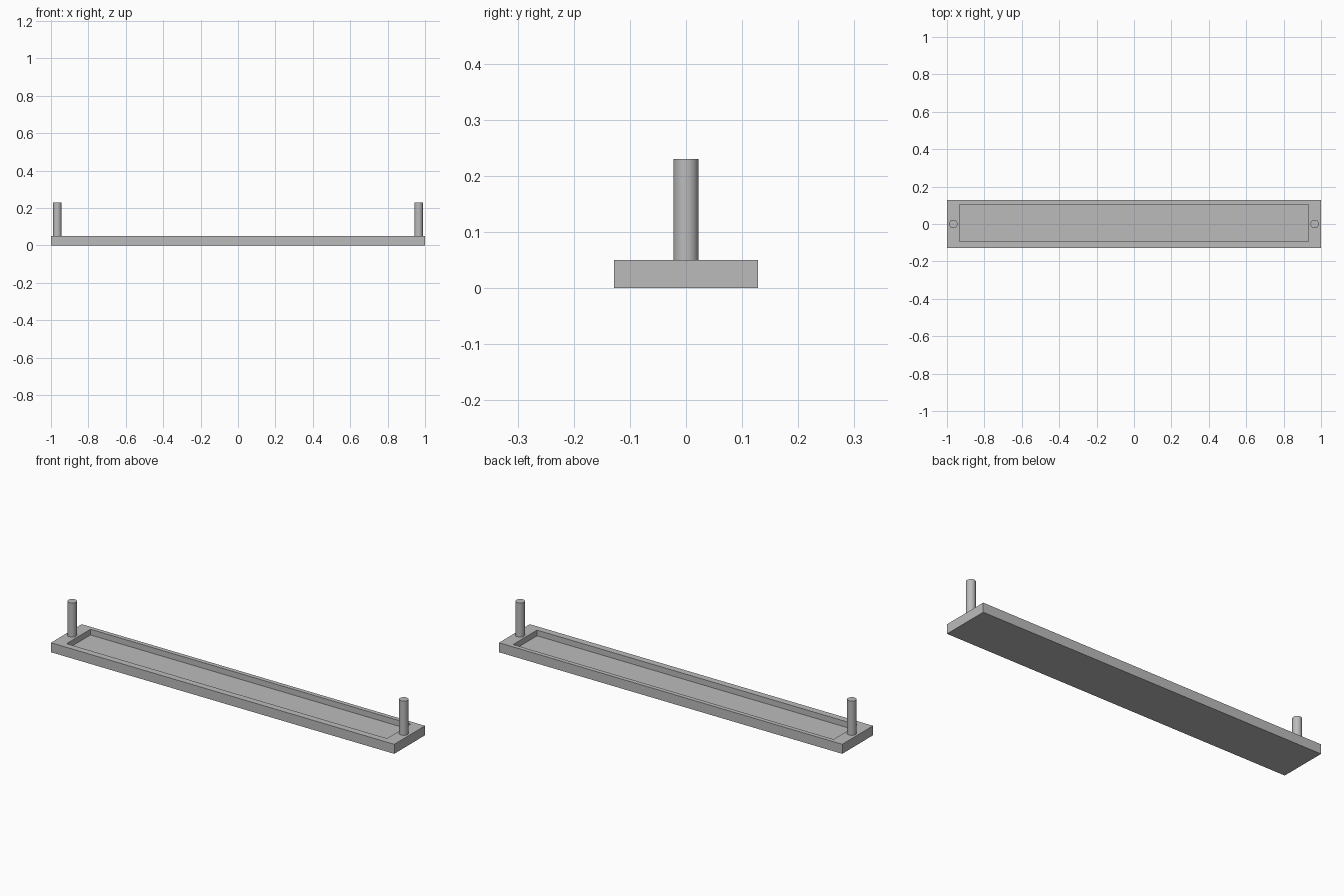
import bpy
import bmesh
from mathutils import Vector

cube = bpy.data.objects.get("Cube")
if cube:
    bpy.data.objects.remove(cube, do_unlink=True)

LENGTH, WIDTH, THICK = 2.0, 0.256, 0.05
POCKET_X = 0.933
POCKET_FRONT, POCKET_BACK = -0.093, 0.105
POCKET_DEPTH = 0.03
POST_X, POST_RADIUS, POST_TOP = 0.966, 0.0225, 0.23

grey = bpy.data.materials.new("plain grey")
grey.use_nodes = True
colour = (0.5, 0.5, 0.5, 1)
grey.diffuse_color = colour
grey.node_tree.nodes["Principled BSDF"].inputs["Base Color"].default_value = colour


def add_object(name, bm):
    mesh = bpy.data.meshes.new(name)
    bm.to_mesh(mesh)
    bm.free()
    mesh.materials.append(grey)
    obj = bpy.data.objects.new(name, mesh)
    bpy.context.collection.objects.link(obj)
    return obj


# Tray: a flat bar with a shallow rectangular pocket sunk in its top
bm = bmesh.new()
bmesh.ops.create_cube(bm, size=1)
bmesh.ops.scale(bm, vec=(LENGTH, WIDTH, THICK), verts=bm.verts)
bmesh.ops.translate(bm, vec=(0, 0, THICK / 2), verts=bm.verts)
bm.normal_update()
top = max(bm.faces, key=lambda f: f.calc_center_median().z)
bmesh.ops.inset_individual(bm, faces=[top], thickness=0.02)
for v in top.verts:
    v.co.x = POCKET_X if v.co.x > 0 else -POCKET_X
    v.co.y = POCKET_BACK if v.co.y > 0 else POCKET_FRONT
floor = bmesh.ops.extrude_discrete_faces(bm, faces=[top])["faces"][0]
bmesh.ops.translate(bm, vec=Vector((0, 0, -POCKET_DEPTH)), verts=floor.verts)
bmesh.ops.recalc_face_normals(bm, faces=bm.faces)
add_object("tray", bm)

# Posts: one round upright at each end
for side, name in ((1, "left_post"), (-1, "right_post")):
    bm = bmesh.new()
    height = POST_TOP - THICK
    bmesh.ops.create_cone(bm, cap_ends=True, segments=32, radius1=POST_RADIUS,
                          radius2=POST_RADIUS, depth=height)
    bmesh.ops.translate(bm, vec=(side * POST_X, 0, THICK + height / 2), verts=bm.verts)
    for f in bm.faces:
        f.smooth = len(f.verts) == 4
    for e in bm.edges:
        e.smooth = all(f.smooth for f in e.link_faces)
    add_object(name, bm)
